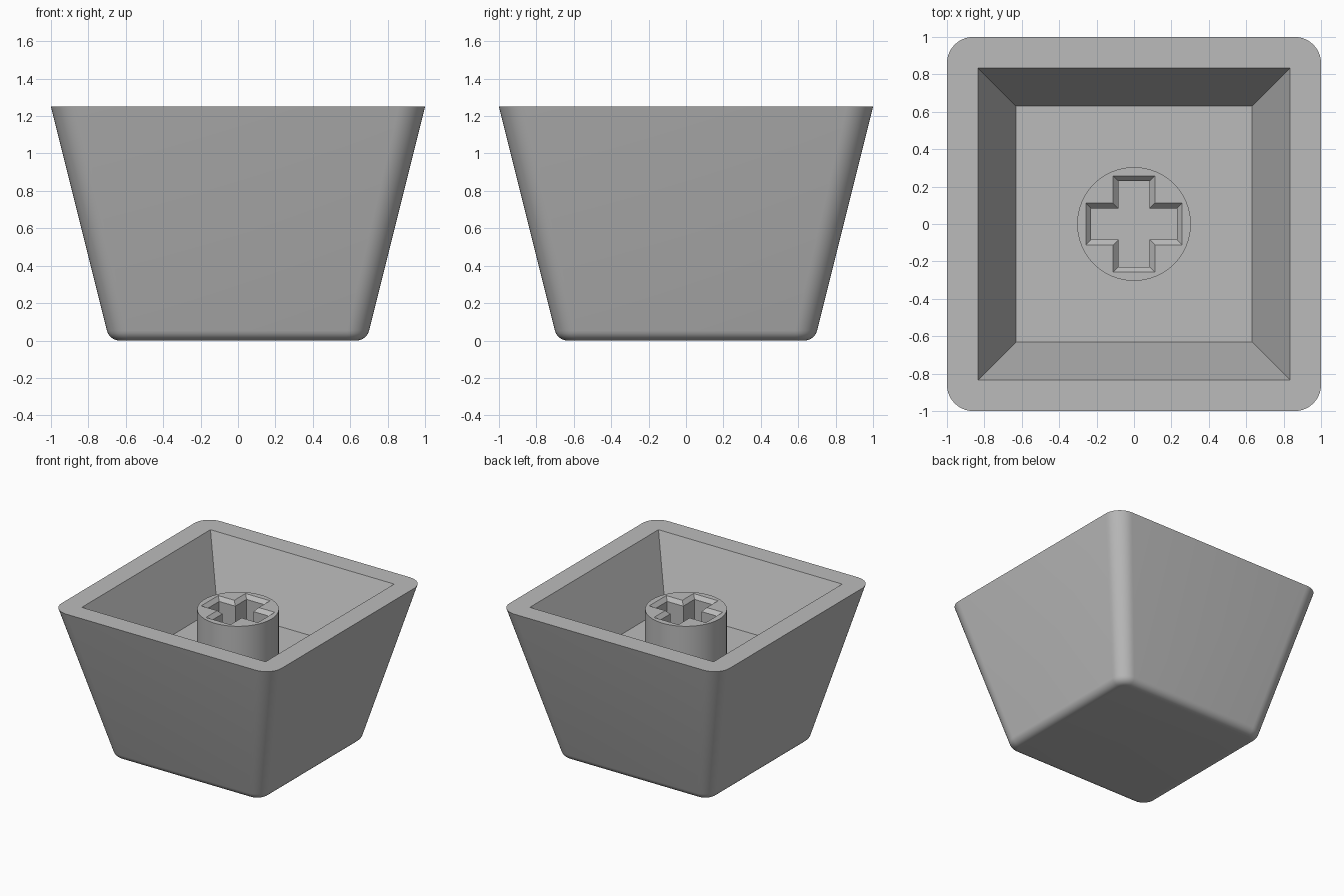
import bpy, bmesh, math

if "Cube" in bpy.data.objects:
    bpy.data.objects.remove(bpy.data.objects["Cube"])

grey = bpy.data.materials.new("grey_plastic")
grey.diffuse_color = (0.5, 0.5, 0.5, 1)
grey.use_nodes = True
grey.node_tree.nodes["Principled BSDF"].inputs["Base Color"].default_value = grey.diffuse_color

TOP, FLOOR, STEM_TOP = 1.25, 0.74, 1.14


def ring(bm, points, z):
    return [bm.verts.new((x, y, z)) for x, y in points]


def bridge(bm, a, b):
    n = len(a)
    for i in range(n):
        bm.faces.new((a[i], a[(i + 1) % n], b[(i + 1) % n], b[i]))


def fill_between(bm, a, b):
    """Flat face between an outer loop and a hole loop."""
    edges = [bm.edges.get((l[i], l[i - 1])) for l in (a, b) for i in range(len(l))]
    bmesh.ops.triangle_fill(bm, use_beauty=True, edges=edges, normal=(0, 0, 1))


def finish(bm, name):
    bmesh.ops.recalc_face_normals(bm, faces=bm.faces)
    mesh = bpy.data.meshes.new(name)
    bm.to_mesh(mesh)
    bm.free()
    mesh.materials.append(grey)
    obj = bpy.data.objects.new(name, mesh)
    bpy.context.collection.objects.link(obj)
    mesh.shade_smooth()
    mesh.set_sharp_from_angle(angle=math.radians(30))
    return obj


def rounded_square(half, radius, steps=10):
    points = []
    for k in range(4):
        mid = math.radians(45 + 90 * k)
        cx = math.copysign(half - radius, math.cos(mid))
        cy = math.copysign(half - radius, math.sin(mid))
        for i in range(steps + 1):
            a = math.radians(90 * k + 90 * i / steps)
            points.append((cx + radius * math.cos(a), cy + radius * math.sin(a)))
    return points


def square(h):
    return [(h, h), (-h, h), (-h, -h), (h, -h)]


def cross(length, width):
    l, w = length, width
    return [(l, -w), (l, w), (w, w), (w, l), (-w, l), (-w, w),
            (-l, w), (-l, -w), (-w, -w), (-w, -l), (w, -l), (w, -w)]


# Tapered shell: rounded base edge, sloping walls, flat rim and square pocket
bm = bmesh.new()
fillet, centre, steps = 0.07, 0.633, 6
rings = []
for i in range(steps + 1):
    a = math.radians(-90 + (90 - 14.04) * i / steps)
    half = centre + fillet * math.cos(a)
    rings.append(ring(bm, rounded_square(half, half - centre + 0.05),
                      fillet + fillet * math.sin(a)))
rings.append(ring(bm, rounded_square(1.0, 0.14), TOP))
for lower, upper in zip(rings, rings[1:]):
    bridge(bm, lower, upper)
bm.faces.new(rings[0])
pocket_top = ring(bm, square(0.835), TOP)
pocket_floor = ring(bm, square(0.63), FLOOR)
bridge(bm, pocket_top, pocket_floor)
bm.faces.new(pocket_floor)
fill_between(bm, rings[-1], pocket_top)
finish(bm, "tapered_shell")

# Round stem on the pocket floor with a chamfered cross socket
bm = bmesh.new()
circle = [(0.304 * math.cos(math.tau * i / 64), 0.304 * math.sin(math.tau * i / 64))
          for i in range(64)]
foot = ring(bm, circle, FLOOR)
head = ring(bm, circle, STEM_TOP)
bridge(bm, foot, head)
mouth = ring(bm, cross(0.257, 0.111), STEM_TOP)
throat = ring(bm, cross(0.229, 0.083), STEM_TOP - 0.03)
socket_foot = ring(bm, cross(0.229, 0.083), FLOOR)
bridge(bm, mouth, throat)
bridge(bm, throat, socket_foot)
fill_between(bm, head, mouth)
finish(bm, "socket_stem")
